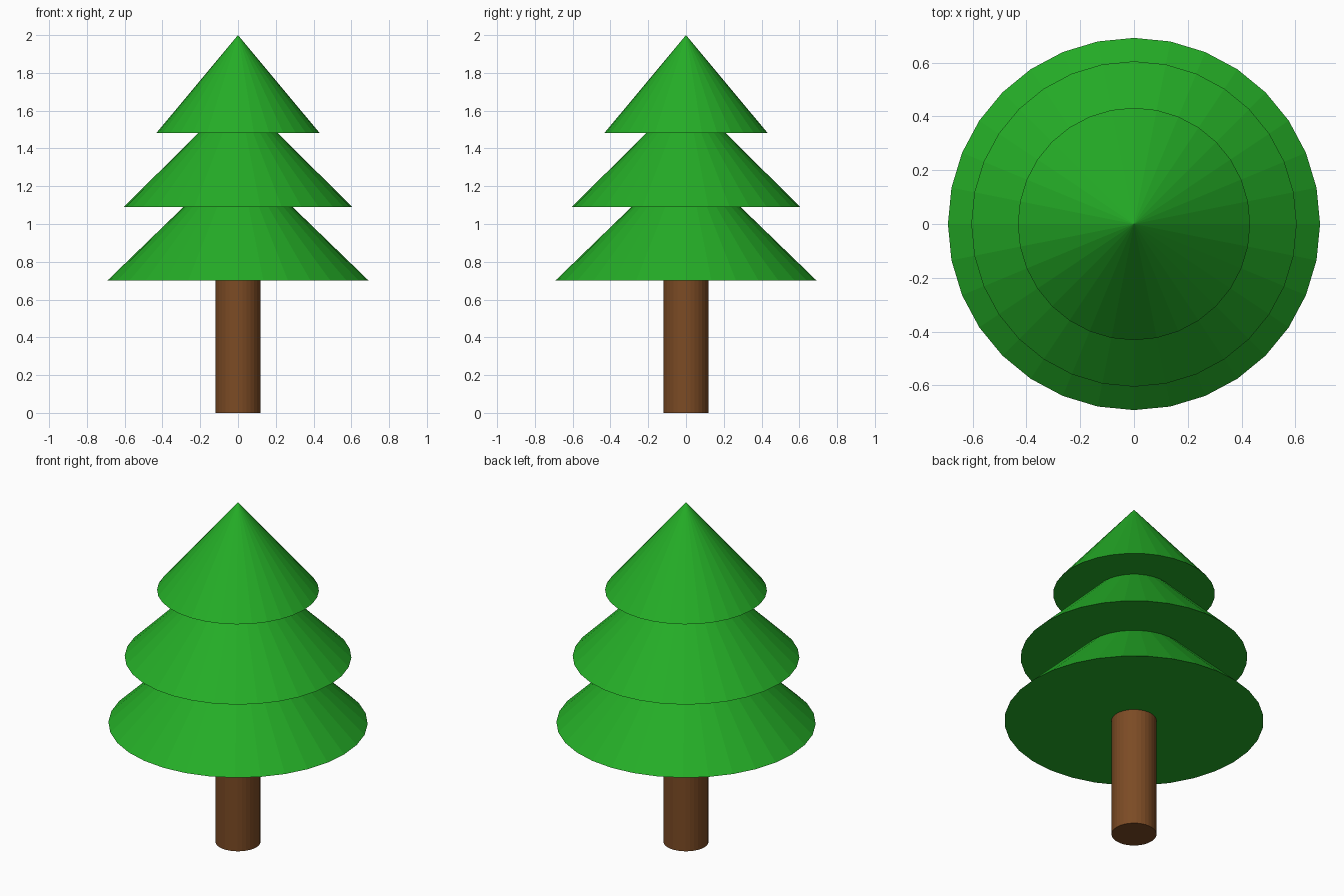
import bpy

if "Cube" in bpy.data.objects:
    bpy.data.objects.remove(bpy.data.objects["Cube"])

SIDES = 32


def material(name, rgb):
    m = bpy.data.materials.new(name)
    m.diffuse_color = (*rgb, 1.0)
    m.use_nodes = True
    m.node_tree.nodes["Principled BSDF"].inputs["Base Color"].default_value = m.diffuse_color
    return m


green = material("leaf green", (0.018, 0.42, 0.02))
brown = material("bark brown", (0.20, 0.07, 0.018))


def finish(name, mat):
    obj = bpy.context.object
    obj.name = name
    obj.data.materials.append(mat)


# Trunk, ending just inside the lowest tier
bpy.ops.mesh.primitive_cylinder_add(vertices=SIDES, radius=0.12, depth=0.71,
                                    location=(0, 0, 0.355))
finish("trunk", brown)

# Foliage tiers: name, base radius, base height, cone height
for name, radius, base, height in (
        ("lower_foliage", 0.692, 0.70, 0.67),
        ("middle_foliage", 0.605, 1.09, 0.60),
        ("upper_foliage", 0.432, 1.482, 0.518)):
    bpy.ops.mesh.primitive_cone_add(vertices=SIDES, radius1=radius, radius2=0,
                                    depth=height,
                                    location=(0, 0, base + height / 2))
    finish(name, green)
